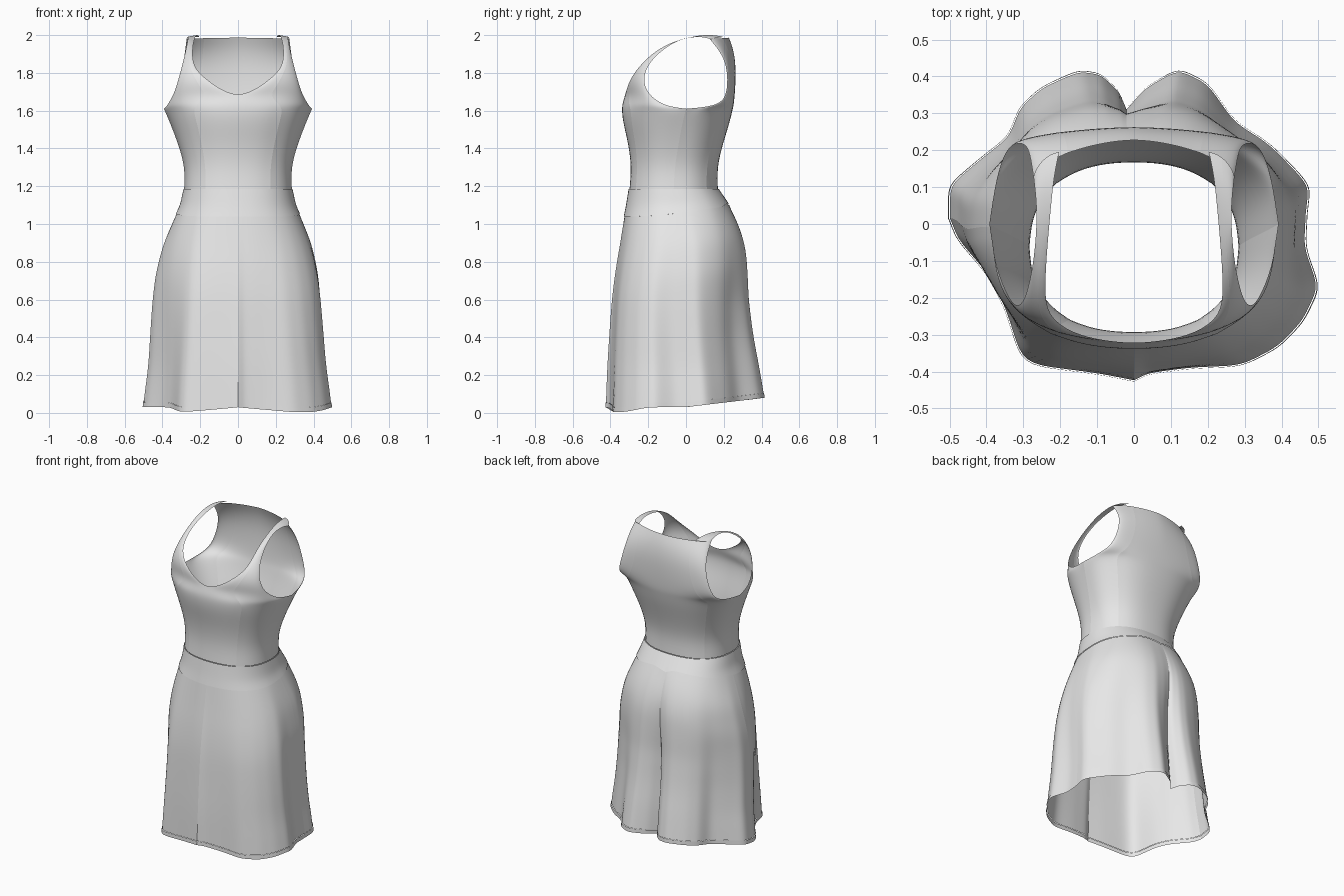
import bpy, bmesh, math

cube = bpy.data.objects.get("Cube")
if cube:
    bpy.data.objects.remove(cube, do_unlink=True)

fabric = bpy.data.materials.new("light grey fabric")
fabric.use_nodes = True
GREY = (0.8, 0.8, 0.8, 1)
fabric.diffuse_color = GREY
fabric.node_tree.nodes["Principled BSDF"].inputs["Base Color"].default_value = GREY

ROUND = 0.85          # below 1 makes the cross-sections squarer
POWER = 2 / ROUND
UNDERARM = (0.392, 0, 1.61)


def lerp(a, b, t):
    return a + (b - a) * t


def make_cloth(name, panels, mirror=False):
    """Each panel is a list of rows of points; panels stay unwelded at the seams."""
    bm = bmesh.new()
    crease = bm.verts.layers.float.new("crease_vert")
    for rows in panels:
        grid = [[bm.verts.new(p) for p in row] for row in rows]
        for low, high in zip(grid, grid[1:]):
            for i in range(len(low) - 1):
                bm.faces.new((low[i], low[i + 1], high[i + 1], high[i]))
    for v in bm.verts:
        if math.dist(v.co, UNDERARM) < 0.001:
            v[crease] = 1
    mesh = bpy.data.meshes.new(name)
    bm.to_mesh(mesh)
    bm.free()
    mesh.materials.append(fabric)
    for face in mesh.polygons:
        face.use_smooth = True
    obj = bpy.data.objects.new(name, mesh)
    bpy.context.collection.objects.link(obj)
    if mirror:
        obj.modifiers.new("Mirror", "MIRROR")
    sub = obj.modifiers.new("Smooth", "SUBSURF")
    sub.levels = sub.render_levels = 2
    sub.boundary_smooth = 'PRESERVE_CORNERS'


# Bodice: each row arcs from the centre or neckline to the side or armhole
def arc_rows(table, columns=8):
    rows = []
    for xi, yi, zi, xo, yo, zo in table:
        bend = lerp(ROUND, 1.2, min(1, max(0, (zo - 1.61) / 0.06)))
        row = []
        for k in range(columns + 1):
            p = math.pi / 2 * k / columns
            s = math.sin(p) ** bend
            c = max(0, math.cos(p)) ** bend
            row.append((lerp(xi, xo, s), lerp(yo, yi, c), lerp(zi, zo, k / columns)))
        rows.append(row)
    return rows


def side_split(rows, k):
    return [[r[:k + 1] for r in rows], [r[k:] for r in rows]]


torso_front = [
    (0, -.3, 1.185, .285, -.065, 1.185), (0, -.29, 1.3, .28, -.06, 1.3),
    (0, -.305, 1.42, .315, -.04, 1.42), (0, -.333, 1.53, .357, -.02, 1.53),
    (0, -.342, 1.6, *UNDERARM),
]
chest_and_strap = [
    (0, -.337, 1.64, .375, -.12, 1.625), (0, -.325, 1.675, .338, -.205, 1.69),
    (.09, -.315, 1.71, .318, -.225, 1.755), (.165, -.297, 1.763, .302, -.215, 1.815),
    (.238, -.25, 1.83, .288, -.18, 1.87), (.242, -.165, 1.915, .273, -.11, 1.935),
    (.235, -.06, 1.967, .264, -.02, 1.983), (.225, .05, 1.997, .264, .05, 1.99),
    (.217, .13, 2.003, .268, .09, 1.99), (.203, .195, 1.992, .272, .125, 1.98),
]
torso_back = [
    (0, .17, 1.185, .285, -.065, 1.185), (0, .165, 1.3, .28, -.06, 1.3),
    (0, .195, 1.42, .315, -.04, 1.42), (0, .23, 1.53, .357, -.02, 1.53),
    (0, .247, 1.6, *UNDERARM),
]
shoulder_back = [
    (0, .253, 1.63, .375, .12, 1.62), (0, .258, 1.68, .348, .205, 1.648),
    (0, .263, 1.76, .315, .222, 1.74), (0, .263, 1.85, .29, .215, 1.84),
    (0, .25, 1.93, .28, .18, 1.915), (0, .228, 1.987, .272, .125, 1.98),
]
make_cloth("bodice_front", side_split(arc_rows(torso_front + chest_and_strap), 3), mirror=True)
back = [row[::-1] for row in arc_rows(torso_back + shoulder_back)]
make_cloth("bodice_back", side_split(back, 4), mirror=True)

# Skirt outline: height, half width, front, back, strength of the folds
PROFILE = [
    (0, .5, -.405, .42, 1), (.1, .49, -.403, .415, .95), (.25, .47, -.4, .39, .85),
    (.4, .462, -.393, .36, .75), (.6, .45, -.383, .335, .55), (.75, .432, -.368, .33, .35),
    (.9, .392, -.345, .318, .18), (1.04, .332, -.325, .262, .04),
    (1.1, .303, -.313, .228, 0), (1.185, .285, -.3, .17, 0),
]
# Folded hem, counter-clockwise from the centre front
CORNERS = [
    (0, -.42), (.04, -.4), (.15, -.385), (.29, -.38), (.39, -.33), (.46, -.26),
    (.505, -.17), (.465, -.06), (.47, .03), (.48, .11), (.37, .22), (.27, .28),
    (.2, .385), (.12, .425), (.03, .37), (-.02, .31), (-.04, .36), (-.09, .41),
    (-.15, .42), (-.25, .375), (-.31, .32), (-.34, .24), (-.42, .18), (-.505, .11),
    (-.505, .02), (-.48, -.04), (-.4, -.13), (-.35, -.22), (-.3, -.375), (-.1, -.4),
]
# Midpoints keep the folds crisp when the cloth is smoothed
HEM = []
for a, b in zip(CORNERS, CORNERS[1:] + CORNERS[:1]):
    HEM += [a, (lerp(a[0], b[0], .5), lerp(a[1], b[1], .5))]


def oval(angle, rx, ry):
    c, s = abs(math.cos(angle)) / rx, abs(math.sin(angle)) / ry
    return (c ** POWER + s ** POWER) ** (-1 / POWER)


def skirt_point(hem, z, puff):
    for a, b in zip(PROFILE, PROFILE[1:]):
        if z <= b[0]:
            t = (z - a[0]) / (b[0] - a[0])
            rx, yf, yb, fold = (lerp(p, q, t) for p, q in zip(a[1:], b[1:]))
            break
    x, y = hem[0], hem[1] - 0.01
    angle = math.atan2(y, x)
    depth = math.hypot(x, y) / oval(angle, .5, .41)
    r = oval(angle, rx, (yb - yf) / 2) * (1 + fold * (depth - 1)) + puff
    return (r * math.cos(angle), (yf + yb) / 2 + r * math.sin(angle), z)


def hem_height(h):
    dip = 0.5 * max(0, -h[1] - 0.2) * abs(h[0])
    return max(0, 0.03 + 0.12 * max(0, h[1]) - dip)


def fold_height(h):
    return hem_height(h) + 0.025


def band_bottom(h):
    return 1.04 + 0.07 * ((h[1] + 0.42) / 0.84) ** 2


def band_top(h):
    return 1.185


def ring_rows(bottom, top, count, first, last, puff=0):
    columns = [HEM[i % len(HEM)] for i in range(first, last + 1)]
    return [[skirt_point(h, lerp(bottom(h), top(h), k / count), puff) for h in columns]
            for k in range(count + 1)]


# Four skirt panels meet at the centre front, sides and centre back
seams = [0, 16, 30, 48, 60]
pairs = list(zip(seams, seams[1:]))
make_cloth("skirt", [ring_rows(fold_height, band_bottom, 12, a, b) for a, b in pairs])
make_cloth("hem_band", [ring_rows(hem_height, fold_height, 1, a, b, .003) for a, b in pairs])
make_cloth("waistband", [ring_rows(band_bottom, band_top, 3, a, b, .004)
                         for a, b in ((0, 30), (30, 60))])
